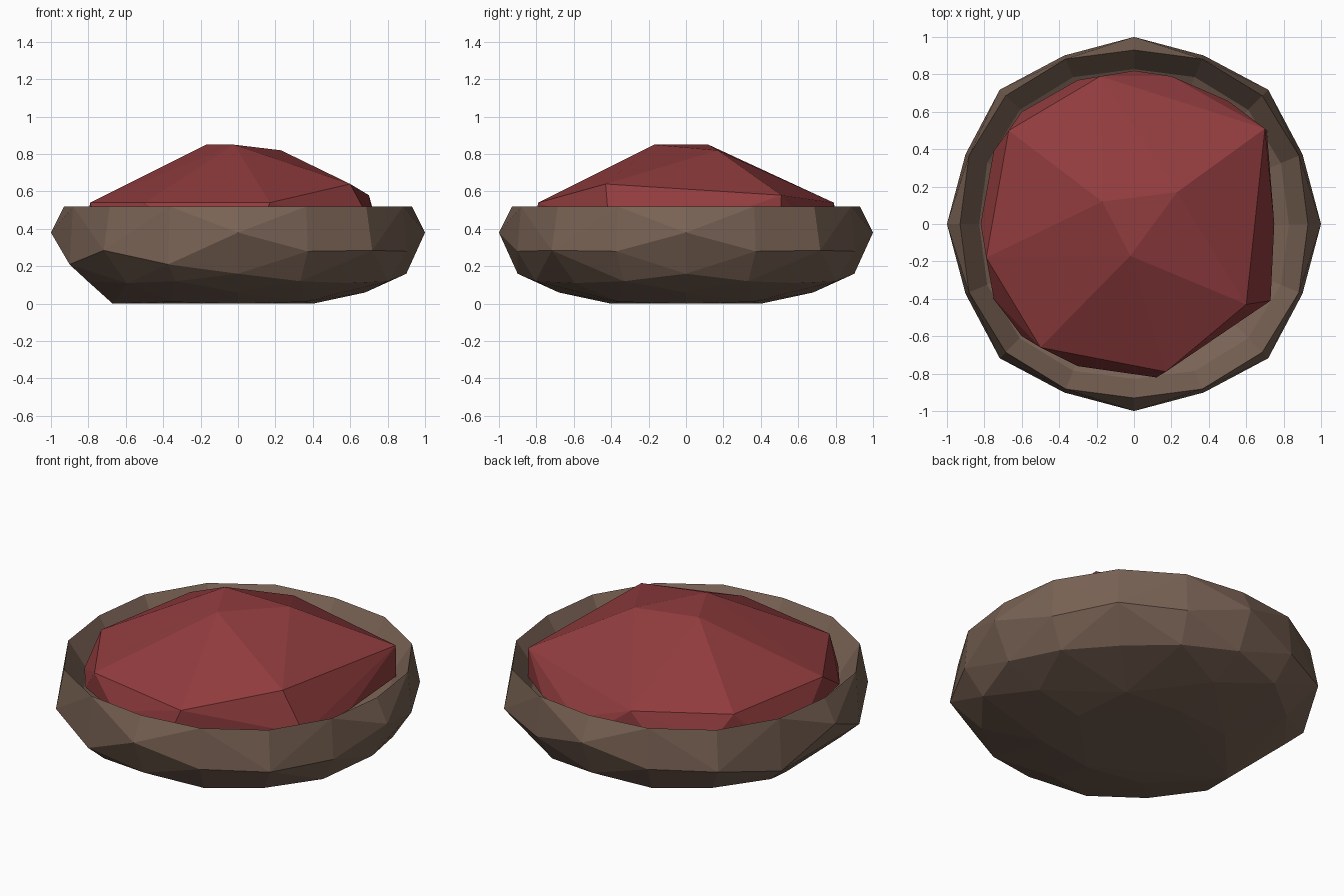
import bpy, bmesh
from math import sin, cos, pi

cube = bpy.data.objects.get("Cube")
if cube:
    bpy.data.objects.remove(cube, do_unlink=True)


def material(name, rgb):
    m = bpy.data.materials.new(name)
    m.use_nodes = True
    m.diffuse_color = (*rgb, 1)
    m.node_tree.nodes["Principled BSDF"].inputs["Base Color"].default_value = (*rgb, 1)
    return m


def finish(bm, name, mat):
    bmesh.ops.recalc_face_normals(bm, faces=bm.faces)
    mesh = bpy.data.meshes.new(name)
    bm.to_mesh(mesh)
    bm.free()
    mesh.materials.append(mat)
    obj = bpy.data.objects.new(name, mesh)
    bpy.context.collection.objects.link(obj)


def hull(points):
    bm = bmesh.new()
    verts = [bm.verts.new(p) for p in points]
    res = bmesh.ops.convex_hull(bm, input=verts)
    loose = [v for v in bm.verts if not v.link_faces]
    bmesh.ops.delete(bm, geom=loose, context="VERTS")
    return bm


def polar(i, r, z):
    a = i * pi / 8
    return (r * cos(a), r * sin(a), z)


brown = material("brown fabric", (0.19, 0.122, 0.089))
red = material("red cushion", (0.283, 0.045, 0.048))

# Bowl shell: faceted hull of rim, belly and base points
RIM = 0.52
rim_radius = [0.93, 0.955, 0.97, 0.955] * 4
points = [polar(i, r, RIM) for i, r in enumerate(rim_radius)]
for i in range(16):
    if i % 4 == 0:
        points.append(polar(i, 1.0, 0.38))
        if i == 8:
            points.append(polar(i, 0.67, 0.0))
        else:
            points += [polar(i, 0.9, 0.16), polar(i, 0.68, 0.06), polar(i, 0.4, 0.0)]
    elif i % 4 == 2:
        points += [polar(i, 1.015, 0.285), polar(i, 0.84, 0.11), polar(i, 0.5, 0.01)]
    else:
        low = i in (7, 9, 11)
        points += [polar(i, 0.975, 0.21 if low else 0.28), polar(i, 0.87, 0.12)]
bm = hull(points)
lid = [f for f in bm.faces if all(v.co.z > RIM - 0.01 for v in f.verts)]
bmesh.ops.delete(bm, geom=lid, context="FACES")

# Bowl lining: inner wall stepping down to the floor
ring = [e for e in bm.edges if e.is_boundary]
for scale, z in ((0.89, 0.36), (0.72, 0.22)):
    new = bmesh.ops.extrude_edge_only(bm, edges=ring)["geom"]
    for v in (g for g in new if isinstance(g, bmesh.types.BMVert)):
        v.co.x *= scale
        v.co.y *= scale
        v.co.z = z
    ring = [g for g in new if isinstance(g, bmesh.types.BMEdge) and g.is_boundary]
bmesh.ops.contextual_create(bm, geom=ring)
finish(bm, "bed_bowl", brown)

# Cushion: crown, shoulder and tucked-in skirt points
crown = [(-0.17, 0.12, 0.85), (0.23, 0.17, 0.82), (-0.02, -0.17, 0.85)]
shoulder = [(-0.79, -0.18, 0.54), (-0.5, -0.66, 0.54), (0.17, -0.79, 0.54),
            (0.6, -0.43, 0.64), (0.7, 0.51, 0.58), (-0.18, 0.79, 0.54),
            (-0.67, 0.5, 0.54)]
skirt = [(0.73, -0.41), (0.75, 0), (0.71, 0.5), (0.5, 0.66), (0.2, 0.79), (0, 0.82),
         (-0.3, 0.77), (-0.6, 0.6), (-0.75, 0.39), (-0.82, 0), (-0.75, -0.4),
         (-0.6, -0.6), (-0.3, -0.76), (0.12, -0.82)]
skirt_points = [(x, y, 0.4) for x, y in skirt]
base = [(x * 0.6, y * 0.6, 0.24) for x, y in skirt]
finish(hull(crown + shoulder + skirt_points + base), "cushion", red)
